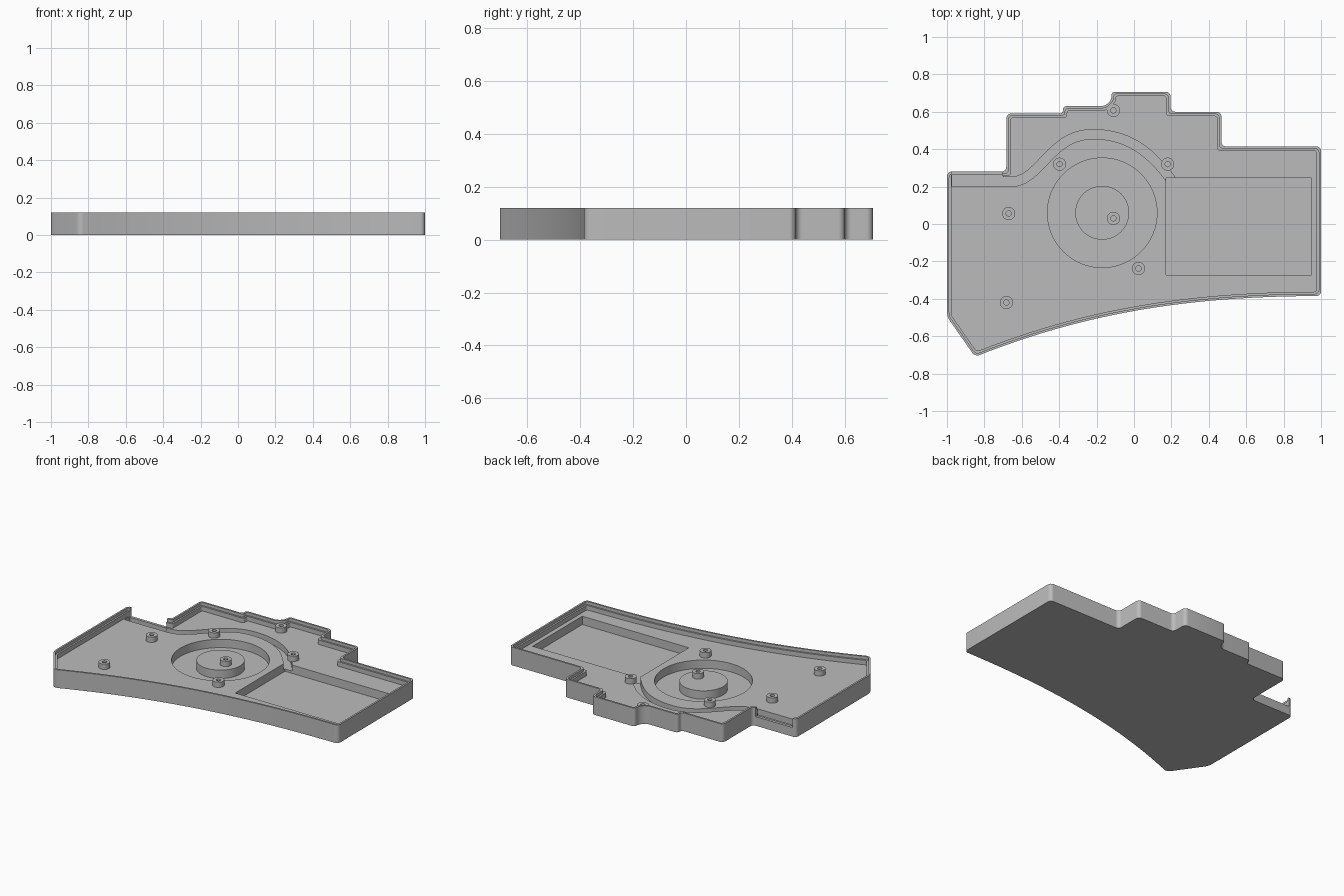
import bpy, bmesh, math
from mathutils import Vector
from mathutils.geometry import interpolate_bezier

if "Cube" in bpy.data.objects:
    bpy.data.objects.remove(bpy.data.objects["Cube"])

TOP, LEDGE, FLOOR, CHANNEL, POCKET = 0.12, 0.1, 0.07, 0.03, 0.015
ABOVE = 0.2

grey = bpy.data.materials.new("grey_plastic")
grey.use_nodes = True
grey.diffuse_color = (0.5, 0.5, 0.5, 1)
grey.node_tree.nodes["Principled BSDF"].inputs["Base Color"].default_value = (0.5, 0.5, 0.5, 1)


def finish(name, bm):
    bmesh.ops.recalc_face_normals(bm, faces=bm.faces)
    mesh = bpy.data.meshes.new(name)
    bm.to_mesh(mesh)
    bm.free()
    mesh.materials.append(grey)
    obj = bpy.data.objects.new(name, mesh)
    bpy.context.collection.objects.link(obj)
    return obj


def prism(name, outline, z0, z1):
    """Extrude a flat outline from z0 to z1."""
    bm = bmesh.new()
    face = bm.faces.new([bm.verts.new((p[0], p[1], z0)) for p in outline])
    new = bmesh.ops.extrude_face_region(bm, geom=[face])["geom"]
    bmesh.ops.translate(bm, vec=(0, 0, z1 - z0),
                        verts=[v for v in new if isinstance(v, bmesh.types.BMVert)])
    return finish(name, bm)


def rect(x0, x1, y0, y1):
    return [(x0, y0), (x1, y0), (x1, y1), (x0, y1)]


def circle(x, y, r, n=64):
    return [(x + r * math.cos(math.tau * i / n), y + r * math.sin(math.tau * i / n))
            for i in range(n)]


def inset(points, d):
    """Move a counter-clockwise outline inwards by d with mitred corners."""
    out = []
    for i, p in enumerate(points):
        a = (p - points[i - 1]).normalized()
        b = (points[(i + 1) % len(points)] - p).normalized()
        na, nb = Vector((-a.y, a.x)), Vector((-b.y, b.x))
        out.append(p + (na + nb) * d / (1 + na.dot(nb)))
    return out


def rounded(points, r):
    """Replace each clear corner by a short arc."""
    out = []
    for i, p in enumerate(points):
        a, b = points[i - 1] - p, points[(i + 1) % len(points)] - p
        if a.angle(b) > math.radians(165):
            out.append(p)
            continue
        d = min(r, a.length * 0.45, b.length * 0.45)
        s, e = p + a.normalized() * d, p + b.normalized() * d
        out += interpolate_bezier(s, s.lerp(p, 0.55), e.lerp(p, 0.55), e, 7)
    return [(q[0], q[1]) for q in out]


def ribbon(path, width):
    left, right = [], []
    for i, p in enumerate(path):
        t = (path[min(i + 1, len(path) - 1)] - path[max(i - 1, 0)]).normalized()
        n = Vector((-t.y, t.x)) * width / 2
        left.append(p + n)
        right.append(p - n)
    return right + left[::-1]


def smooth(obj):
    bpy.ops.object.select_all(action='DESELECT')
    obj.select_set(True)
    bpy.context.view_layer.objects.active = obj
    bpy.ops.object.shade_smooth_by_angle(angle=math.radians(30))


# Case outline: concave front sweep, then the stepped back edge
front = interpolate_bezier(Vector((-0.85, -0.71)), Vector((-0.3, -0.49)),
                           Vector((0.25, -0.385)), Vector((1, -0.385)), 24)
front = [Vector((p[0], p[1])) for p in front]
back = [(1, 0.415), (0.467, 0.415), (0.467, 0.6), (0.195, 0.6), (0.195, 0.707),
        (-0.12, 0.707), (-0.12, 0.665), (-0.155, 0.63), (-0.38, 0.63), (-0.38, 0.59),
        (-0.683, 0.59), (-0.683, 0.28), (-1, 0.28), (-1, -0.495)]
outline = front + [Vector(p) for p in back]

case = prism("case_tray", rounded(outline, 0.025), 0, TOP)

# Curved cable channel from the side outlet to the rectangular pocket
path = [Vector((-0.75, 0.225))]
path += [Vector((p[0], p[1])) for p in interpolate_bezier(
    Vector((-0.66, 0.225)), Vector((-0.5, 0.225)),
    Vector((-0.45, 0.48)), Vector((-0.22, 0.48)), 20)]
path += [Vector((p[0], p[1])) for p in interpolate_bezier(
    Vector((-0.22, 0.48)), Vector((0, 0.48)),
    Vector((0.12, 0.35)), Vector((0.225, 0.2)), 20)][1:]

cx, cy = -0.17, 0.06
cutters = [
    prism("cut_cavity", rounded(inset(outline, 0.023), 0.015), FLOOR, ABOVE),
    prism("cut_ledge", rounded(inset(outline, 0.012), 0.02), LEDGE, ABOVE),
    prism("cut_outlet", rect(-0.975, -0.705, 0.24, 0.32), 0.06, ABOVE),
    prism("cut_channel_start", rect(-0.972, -0.7, 0.2, 0.262), CHANNEL, 0.085),
    prism("cut_channel", ribbon(path, 0.05), CHANNEL, 0.088),
    prism("cut_round_pocket", circle(cx, cy, 0.293), POCKET, 0.09),
    prism("cut_long_pocket", rect(0.17, 0.948, -0.272, 0.247), POCKET, 0.092),
]
bpy.context.view_layer.objects.active = case
for cutter in cutters:
    mod = case.modifiers.new(cutter.name, 'BOOLEAN')
    mod.operation = 'DIFFERENCE'
    mod.solver = 'EXACT'
    mod.object = cutter
    bpy.ops.object.modifier_apply(modifier=mod.name)
    bpy.data.objects.remove(cutter)
smooth(case)

# Round island inside the round pocket
smooth(prism("pocket_island", circle(cx, cy, 0.144), POCKET - 0.005, FLOOR))

# Hollow screw posts
post_top = 0.105
profile = [(0, FLOOR + 0.003), (0.014, FLOOR + 0.003), (0.014, post_top),
           (0.035, post_top), (0.035, FLOOR - 0.004)]
spots = [(-0.11, 0.607), (-0.398, 0.32), (0.18, 0.32), (-0.67, 0.056),
         (-0.11, 0.03), (0.024, -0.238), (-0.682, -0.42)]
for i, (x, y) in enumerate(spots):
    bm = bmesh.new()
    vs = [bm.verts.new((r, 0, z)) for r, z in profile]
    es = [bm.edges.new(pair) for pair in zip(vs, vs[1:])]
    bmesh.ops.spin(bm, geom=vs + es, cent=(0, 0, 0), axis=(0, 0, 1),
                   angle=math.tau, steps=24)
    bmesh.ops.remove_doubles(bm, verts=bm.verts, dist=0.0001)
    bm.faces.ensure_lookup_table()
    bmesh.ops.holes_fill(bm, edges=[e for e in bm.edges if e.is_boundary], sides=0)
    post = finish(f"screw_post_{i + 1}", bm)
    post.location = (x, y, 0)
    smooth(post)
